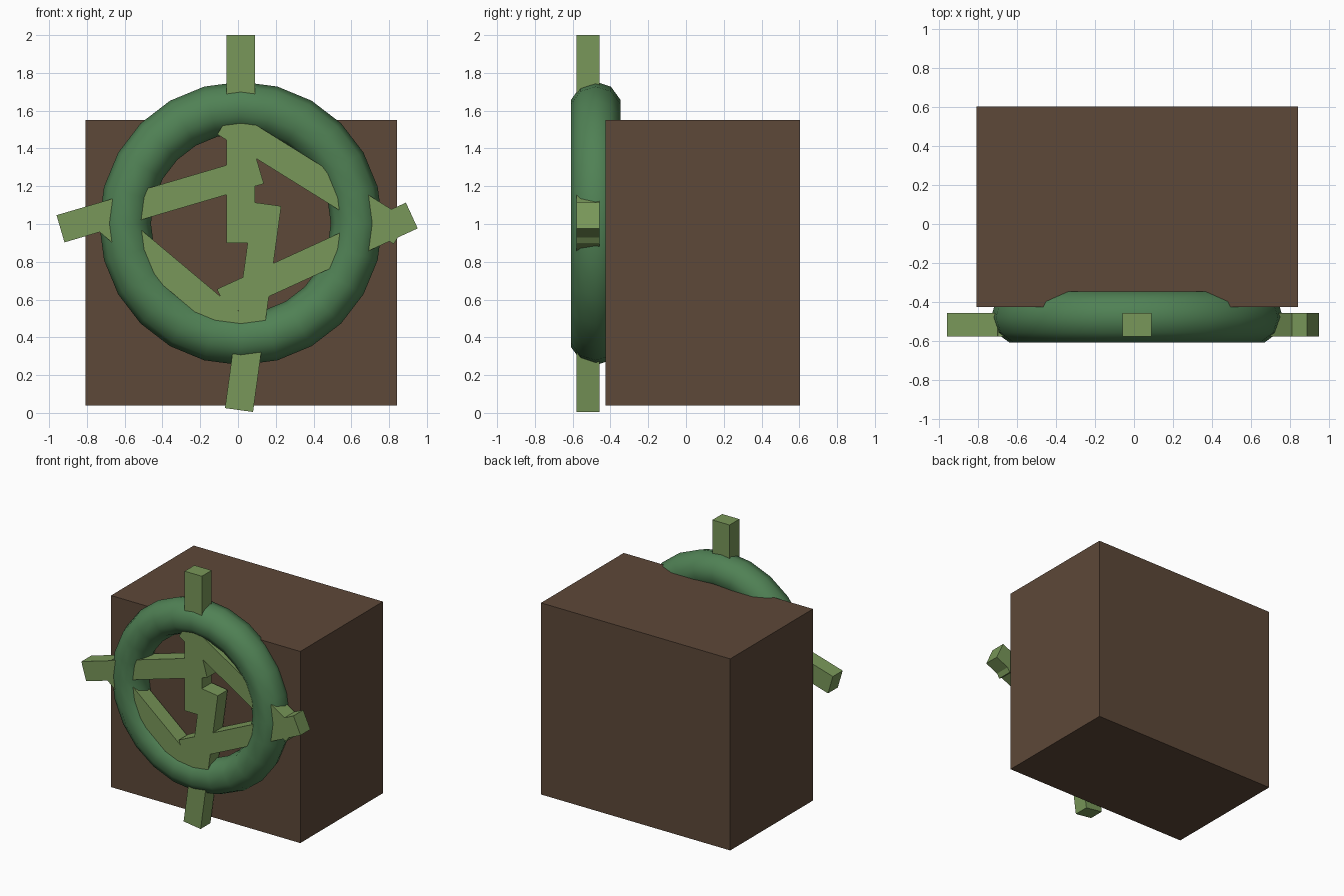
import bpy, math

if "Cube" in bpy.data.objects:
    bpy.data.objects.remove(bpy.data.objects["Cube"])


def material(name, rgb):
    m = bpy.data.materials.new(name)
    m.diffuse_color = (*rgb, 1)
    m.use_nodes = True
    m.node_tree.nodes["Principled BSDF"].inputs["Base Color"].default_value = m.diffuse_color
    return m


BROWN = material("brown", (0.11, 0.065, 0.04))
GREEN = material("green", (0.08, 0.22, 0.09))
LIGHT_GREEN = material("light_green", (0.19, 0.31, 0.10))


def box(name, centre, size, mat, tilt=0):
    # tilt is the angle above +x as seen from the front
    bpy.ops.mesh.primitive_cube_add(size=1, location=centre)
    o = bpy.context.object
    o.name = name
    o.scale = size
    o.rotation_euler = (0, -math.radians(tilt), 0)
    bpy.ops.object.transform_apply(location=False, rotation=False, scale=True)
    o.data.materials.append(mat)
    return o


# main block
box("block", (0.017, 0.088, 0.795), (1.65, 1.03, 1.51), BROWN)

# ring half sunk into the front of the block
bpy.ops.mesh.primitive_torus_add(
    major_segments=24, minor_segments=10, major_radius=0.613, minor_radius=0.137,
    location=(0.015, -0.478, 1.003), rotation=(math.pi / 2, 0, 0))
ring = bpy.context.object
ring.name = "ring"
ring.data.materials.append(GREEN)
bpy.ops.object.shade_smooth()

# six equal slats woven through the ring: centre x, centre z, tilt
slats = {
    "top_slat": (0.015, 1.45, 90),
    "bottom_slat": (0.08, 0.56, 82.2),
    "upper_left_slat": (-0.412, 1.13, 16.4),
    "lower_left_slat": (-0.327, 0.715, -40),
    "upper_right_slat": (0.397, 1.248, -31.9),
    "lower_right_slat": (0.42, 0.816, 24.6),
}
for name, (x, z, tilt) in slats.items():
    box(name, (x, -0.518, z), (1.1, 0.122, 0.15), LIGHT_GREEN, tilt)
